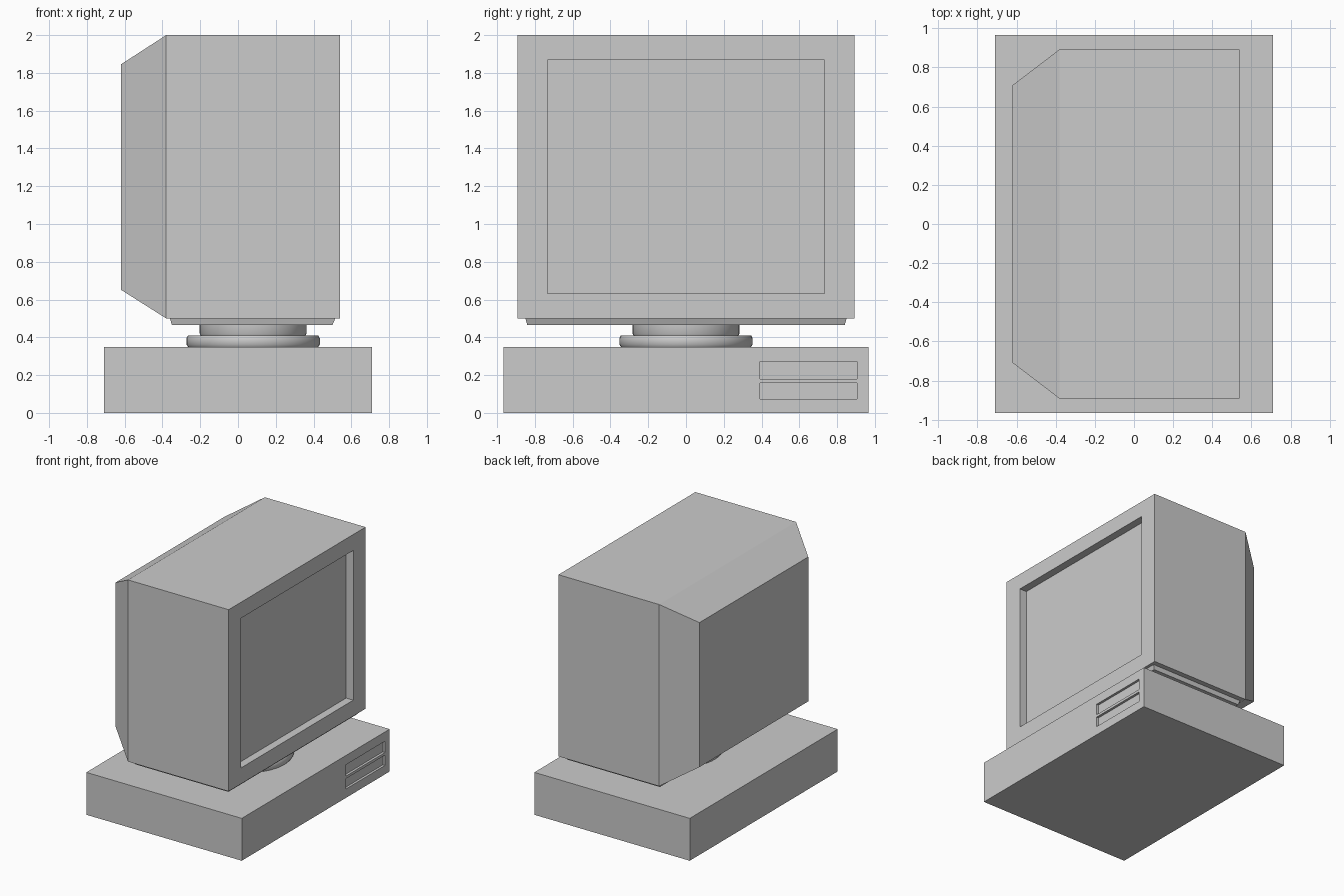
import bpy, bmesh, math

if "Cube" in bpy.data.objects:
    bpy.data.objects.remove(bpy.data.objects["Cube"])


def mesh_object(name, bm):
    bmesh.ops.recalc_face_normals(bm, faces=bm.faces)
    mesh = bpy.data.meshes.new(name)
    bm.to_mesh(mesh)
    bm.free()
    obj = bpy.data.objects.new(name, mesh)
    bpy.context.collection.objects.link(obj)
    return obj


def loft(name, rings):
    """Skin a list of four-sided rings and cap both ends."""
    bm = bmesh.new()
    rows = [[bm.verts.new(p) for p in ring] for ring in rings]
    for a, b in zip(rows, rows[1:]):
        for i in range(4):
            j = (i + 1) % 4
            bm.faces.new((a[i], a[j], b[j], b[i]))
    bm.faces.new(rows[0])
    bm.faces.new(rows[-1])
    return mesh_object(name, bm)


def x_ring(x, y, z0, z1):
    return [(x, -y, z0), (x, y, z0), (x, y, z1), (x, -y, z1)]


def z_ring(z, x0, x1, y):
    return [(x0, -y, z), (x1, -y, z), (x1, y, z), (x0, y, z)]


def box(name, x0, x1, y0, y1, z0, z1):
    return loft(name, [[(x0, y0, z), (x1, y0, z), (x1, y1, z), (x0, y1, z)]
                       for z in (z0, z1)])


def lathe(name, profile, cx, steps=48):
    """Spin a (radius, z) profile about a vertical axis."""
    bm = bmesh.new()
    verts = [bm.verts.new((cx + r, 0, z)) for r, z in profile]
    edges = [bm.edges.new(pair) for pair in zip(verts, verts[1:])]
    bmesh.ops.spin(bm, geom=verts + edges, cent=(cx, 0, 0), axis=(0, 0, 1),
                   angle=2 * math.pi, steps=steps)
    bmesh.ops.remove_doubles(bm, verts=bm.verts, dist=1e-4)
    obj = mesh_object(name, bm)
    bpy.context.view_layer.objects.active = obj
    obj.select_set(True)
    bpy.ops.object.shade_smooth_by_angle(angle=math.radians(40))
    obj.select_set(False)
    return obj


# Desktop case with two shallow drive bays on the screen side
case = box("computer_case", -0.71, 0.71, -0.965, 0.965, 0, 0.35)
for i, (z0, z1) in enumerate([(0.073, 0.158), (0.18, 0.273)]):
    cutter = box(f"drive_bay_cutter_{i}", 0.69, 0.8, 0.393, 0.905, z0, z1)
    cutter.hide_render = True
    cutter.hide_viewport = True
    cut = case.modifiers.new(f"drive_bay_{i}", 'BOOLEAN')
    cut.object = cutter
    cut.operation = 'DIFFERENCE'
    cut.solver = 'EXACT'

# Round swivel stand
lathe("swivel_lower", [(0, 0.35), (0.345, 0.35), (0.353, 0.362), (0.353, 0.395),
                       (0.345, 0.41), (0, 0.41)], 0.08)
lathe("swivel_upper", [(0, 0.405), (0.275, 0.405), (0.283, 0.42),
                       (0.283, 0.47), (0, 0.47)], 0.08)

# Tapered tray under the monitor
loft("monitor_tray", [z_ring(0.465, -0.35, 0.50, 0.84),
                      z_ring(0.50, -0.36, 0.515, 0.85)])

# Monitor shell: tapered back, body, front frame and recessed screen
loft("monitor", [x_ring(-0.62, 0.71, 0.652, 1.845),
                 x_ring(-0.38, 0.893, 0.50, 2.0),
                 x_ring(0.54, 0.893, 0.50, 2.0),
                 x_ring(0.54, 0.733, 0.632, 1.868),
                 x_ring(0.475, 0.733, 0.632, 1.868)])
